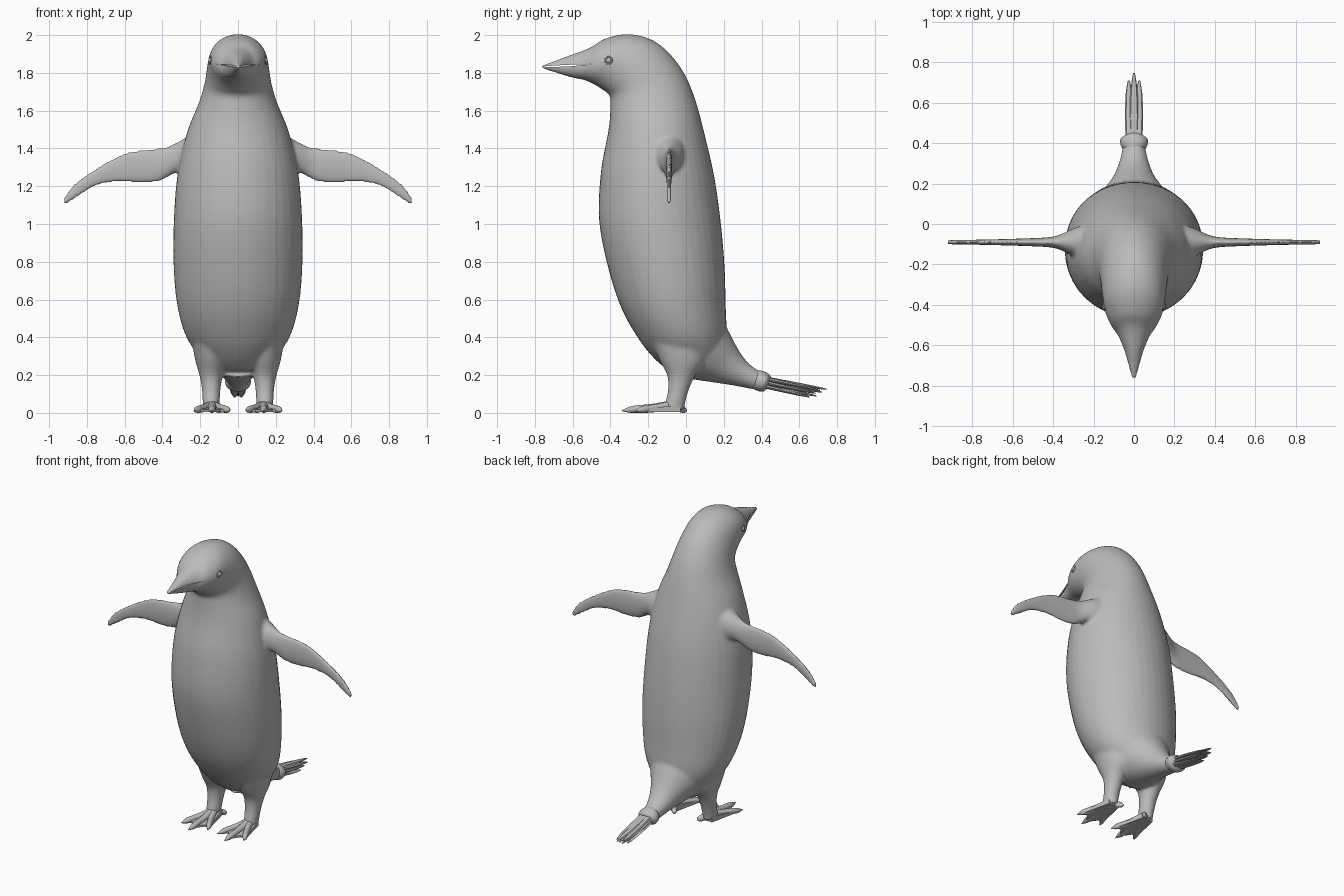
import bpy, bmesh, math
from mathutils import Vector as V
from mathutils.bvhtree import BVHTree

cube = bpy.data.objects.get("Cube")
if cube:
    bpy.data.objects.remove(cube, do_unlink=True)

grey = bpy.data.materials.new("plain_grey")
grey.use_nodes = True
grey.diffuse_color = (0.5, 0.5, 0.5, 1)
grey.node_tree.nodes["Principled BSDF"].inputs["Base Color"].default_value = (0.5, 0.5, 0.5, 1)


def loft(bm, sections, sides=32, steps=4):
    """Skin smooth elliptical rings; a section is (edge point, opposite point, half-width vector)."""
    secs = [[V(p) for p in s] for s in sections]
    rows = []
    for i in range(len(secs) - 1):
        a, b, c, d = (secs[max(0, min(len(secs) - 1, i + k))] for k in (-1, 0, 1, 2))
        for j in range(steps):
            t = j / steps
            rows.append([0.5 * (2 * q + (r - p) * t + (2 * p - 5 * q + 4 * r - s) * t * t
                                + (3 * q - p - 3 * r + s) * t ** 3)
                         for p, q, r, s in zip(a, b, c, d)])
    rows.append(secs[-1])
    rings = []
    for p, q, side in rows:
        angles = [2 * math.pi * k / sides for k in range(sides)]
        rings.append([bm.verts.new((p + q) / 2 + (p - q) / 2 * math.cos(a) + side * math.sin(a))
                      for a in angles])
    for r0, r1 in zip(rings, rings[1:]):
        for k in range(sides):
            n = (k + 1) % sides
            bm.faces.new((r0[k], r0[n], r1[n], r1[k]))
    bm.faces.new(rings[0])
    bm.faces.new(rings[-1])


def upright(rows, x=0):
    """Sections in the side plane: front y, z, back y, z, half width."""
    return [((x, a, b), (x, c, d), (w, 0, 0)) for a, b, c, d, w in rows]


def finish(name, bm):
    bmesh.ops.recalc_face_normals(bm, faces=bm.faces)
    me = bpy.data.meshes.new(name)
    bm.to_mesh(me)
    bm.free()
    me.materials.append(grey)
    ob = bpy.data.objects.new(name, me)
    bpy.context.collection.objects.link(ob)
    return ob


def shade(ob, angle=50):
    bpy.ops.object.select_all(action='DESELECT')
    ob.select_set(True)
    bpy.context.view_layer.objects.active = ob
    bpy.ops.object.shade_smooth_by_angle(angle=math.radians(angle))


# Torso, neck, head and beak as one bent loft
bm = bmesh.new()
loft(bm, upright([
    (-.10, .23, .14, .20, .12), (-.17, .29, .20, .30, .20), (-.25, .39, .215, .42, .275),
    (-.34, .55, .21, .57, .32), (-.41, .76, .205, .76, .34), (-.46, 1.02, .185, 1.0, .34),
    (-.45, 1.28, .15, 1.25, .32), (-.41, 1.5, .10, 1.47, .27), (-.40, 1.63, .055, 1.64, .21),
    (-.405, 1.68, 0, 1.78, .18), (-.44, 1.71, -.08, 1.895, .167), (-.48, 1.735, -.18, 1.975, .158),
    (-.52, 1.755, -.31, 2.005, .145), (-.55, 1.765, -.43, 1.98, .115), (-.58, 1.77, -.51, 1.932, .08),
    (-.64, 1.785, -.62, 1.892, .046), (-.72, 1.81, -.72, 1.855, .022), (-.765, 1.824, -.765, 1.842, .01)]),
    40, 5)

# Tail root
loft(bm, upright([
    (-.05, .19, .17, .50, .20), (.05, .175, .21, .46, .17), (.14, .162, .28, .33, .11),
    (.25, .145, .34, .255, .075), (.38, .12, .41, .21, .052)]))

for s in (-1, 1):
    # Legs
    loft(bm, upright([
        (-.2, .42, .12, .42, .11), (-.14, .28, .10, .28, .085), (-.10, .2, .05, .2, .062),
        (-.095, .13, .018, .13, .05), (-.105, .07, .0, .07, .046), (-.12, .015, -.01, .015, .04)], s * .142))
    # Flippers with a flared shoulder
    loft(bm, [((s * a, -.09, b), (s * c, -.09, d), (0, t, 0)) for a, b, c, d, t in [
        (.18, 1.51, .22, 1.2, .10), (.28, 1.455, .31, 1.27, .07), (.37, 1.41, .37, 1.25, .036),
        (.43, 1.4, .43, 1.222, .024), (.57, 1.383, .56, 1.22, .018), (.67, 1.342, .67, 1.22, .015),
        (.78, 1.277, .76, 1.197, .013), (.87, 1.21, .84, 1.148, .012), (.915, 1.15, .9, 1.11, .011),
        (.93, 1.115, .92, 1.10, .01)]])
body = finish("body", bm)

# Blend the joints into one skin
m = body.modifiers.new("skin", 'REMESH')
m.mode, m.voxel_size, m.use_smooth_shade = 'VOXEL', .01, True
m = body.modifiers.new("soften", 'SMOOTH')
m.factor, m.iterations = .5, 8

# Mouth slit cutter
bm = bmesh.new()
outline = [(-.74, 1.83), (-.62, 1.834), (-.50, 1.846), (-.62, 1.843), (-.74, 1.836)]
face = bm.faces.new([bm.verts.new((-.2, y, z)) for y, z in outline])
ext = bmesh.ops.extrude_face_region(bm, geom=[face])
bmesh.ops.translate(bm, vec=(.4, 0, 0), verts=[g for g in ext["geom"] if isinstance(g, bmesh.types.BMVert)])
cutter = finish("mouth_cutter", bm)
cutter.hide_render = True
cutter.hide_set(True)
m = body.modifiers.new("mouth", 'BOOLEAN')
m.operation, m.object, m.solver = 'DIFFERENCE', cutter, 'EXACT'

deps = bpy.context.evaluated_depsgraph_get()
done = bpy.data.meshes.new_from_object(body.evaluated_get(deps))
body.modifiers.clear()
body.data = done
body.data.name = "body"
done.materials.clear()
done.materials.append(grey)
bpy.data.objects.remove(cutter, do_unlink=True)
shade(body)

# Eyes set on the surface of the head
skin = bmesh.new()
skin.from_mesh(body.data)
tree = BVHTree.FromBMesh(skin)
for s, label in ((1, "left"), (-1, "right")):
    hit, normal, _, _ = tree.ray_cast(V((s, -.41, 1.866)), V((-s, 0, 0)))
    if normal.x * s < 0:
        normal = -normal
    turn = normal.to_track_quat('Z', 'Y').to_euler()
    bpy.ops.mesh.primitive_torus_add(location=hit, rotation=turn, major_radius=.019, minor_radius=.004,
                                     major_segments=24, minor_segments=8)
    rim = bpy.context.object
    bpy.ops.mesh.primitive_uv_sphere_add(location=hit - normal * .006, radius=.016, segments=20, ring_count=12)
    ball = bpy.context.object
    for ob, name in ((rim, "eyelid"), (ball, "eye")):
        ob.name = label + "_" + name
        ob.data.materials.append(grey)
        shade(ob)
skin.free()

# Ruff around the tail root
bm = bmesh.new()
loft(bm, upright([
    (.35, .13, .375, .225, .05), (.375, .118, .405, .222, .066),
    (.405, .112, .435, .208, .066), (.425, .125, .45, .19, .04)]))
shade(finish("tail_ruff", bm))

# Tail feathers: stacked, slightly fanned blades
bm = bmesh.new()
for layer, (z0, z1, length) in enumerate([(.185, .125, .745), (.165, .11, .72), (.145, .09, .69)]):
    for k in (-1, 0, 1):
        end = length - .035 * abs(k)
        root, tip = V((k * .02, .40, z0)), V((k * (.026 - .005 * layer), end, z1 - .006 * abs(k)))
        secs = []
        for t, w, h in ((0, .02, .012), (.4, .023, .01), (.8, .016, .007), (1, .004, .003)):
            c = root.lerp(tip, t)
            secs.append((c + V((0, 0, h)), c - V((0, 0, h)), (w, 0, 0)))
        loft(bm, secs, 8, 2)
shade(finish("tail_feathers", bm), 35)

# Webbed feet
for s, label in ((1, "left"), (-1, "right")):
    cx = s * .137
    bm = bmesh.new()
    tips = [(-.088, -.265), (0, -.32), (.088, -.255)]
    # Toes with small claws, plus the hind toe
    for dx, y in tips + [(-.045 * s, .0)]:
        root, tip = V((cx, -.07, .036)), V((cx + dx, y, .014))
        secs = []
        for t, r in ((0, .032), (.4, .022), (.75, .02), (.9, .017), (1, .009), (1.08, .003)):
            c = root.lerp(tip, t)
            c.z = max(c.z, r)
            secs.append((c + V((0, 0, r)), c - V((0, 0, r)), (r, 0, 0)))
        loft(bm, secs, 12, 2)
    # Web between the toes
    web = [(-.04, -.03), (-.085, -.24), (-.045, -.235), (0, -.30), (.045, -.235), (.085, -.23), (.04, -.03)]
    face = bm.faces.new([bm.verts.new((cx + x, y, .006)) for x, y in web])
    ext = bmesh.ops.extrude_face_region(bm, geom=[face])
    for v in (g for g in ext["geom"] if isinstance(g, bmesh.types.BMVert)):
        v.co.z = .018 + max(0, v.co.y + .24) * .12
    shade(finish(label + "_foot", bm), 40)
